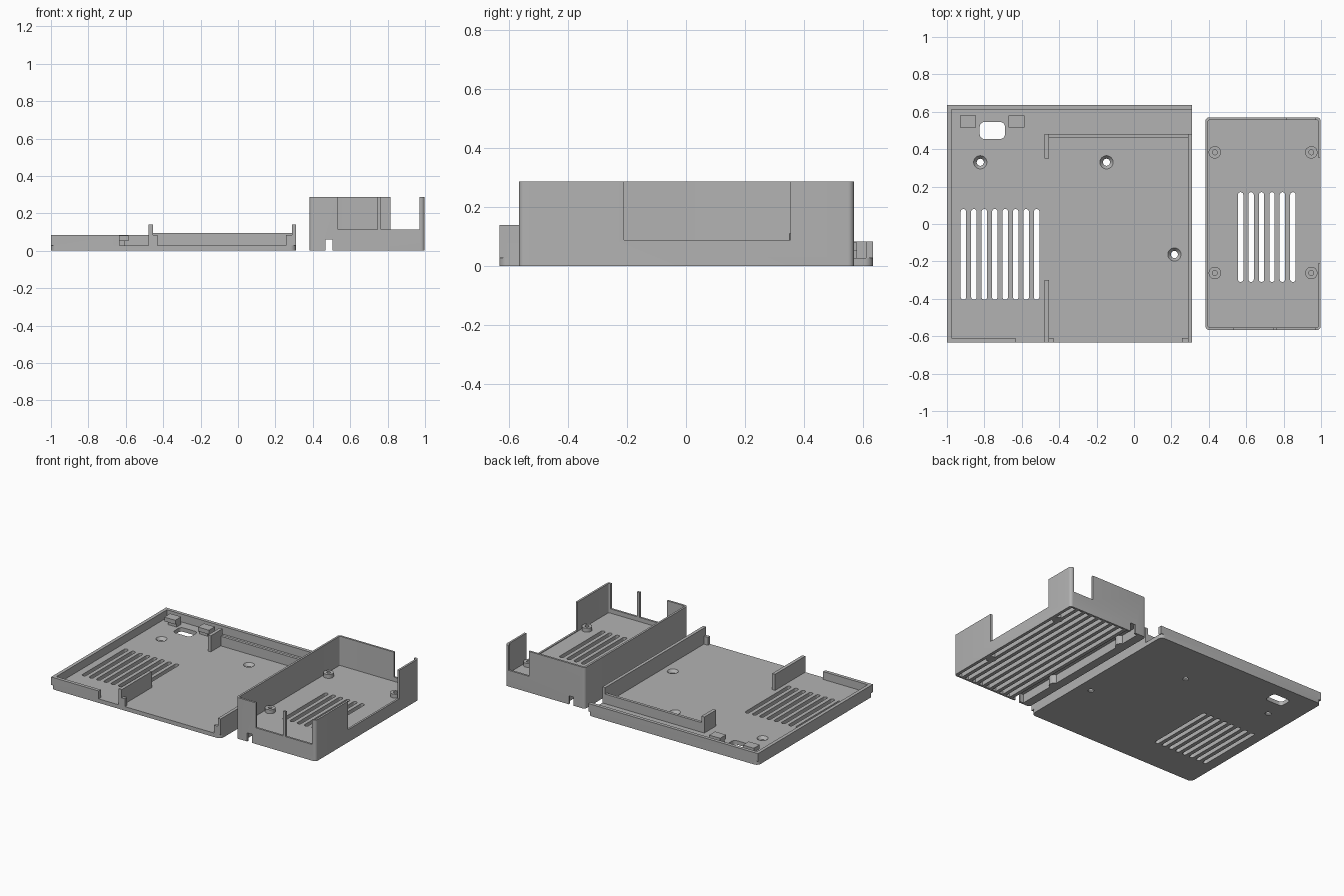
import bpy, bmesh, math

if "Cube" in bpy.data.objects:
    bpy.data.objects.remove(bpy.data.objects["Cube"])

grey = bpy.data.materials.new("plain grey")
grey.diffuse_color = (0.45, 0.45, 0.45, 1)
grey.use_nodes = True
grey.node_tree.nodes["Principled BSDF"].inputs["Base Color"].default_value = grey.diffuse_color


def make(name, bm):
    bmesh.ops.recalc_face_normals(bm, faces=bm.faces)
    me = bpy.data.meshes.new(name)
    bm.to_mesh(me)
    bm.free()
    me.materials.append(grey)
    ob = bpy.data.objects.new(name, me)
    bpy.context.collection.objects.link(ob)
    return ob


def prism(name, x0, x1, y0, y1, z0, z1, r=0.0, seg=6):
    """Box with optionally rounded vertical corners."""
    bm = bmesh.new()
    pts = []
    for cx, cy, a0 in ((x1 - r, y1 - r, 0), (x0 + r, y1 - r, 90),
                       (x0 + r, y0 + r, 180), (x1 - r, y0 + r, 270)):
        for i in range(seg + 1 if r else 1):
            a = math.radians(a0 + 90 * i / seg)
            pts.append((cx + r * math.cos(a), cy + r * math.sin(a)))
    face = bm.faces.new([bm.verts.new((x, y, z0)) for x, y in pts])
    out = bmesh.ops.extrude_face_region(bm, geom=[face])
    bmesh.ops.translate(bm, vec=(0, 0, z1 - z0),
                        verts=[v for v in out["geom"] if isinstance(v, bmesh.types.BMVert)])
    bmesh.ops.remove_doubles(bm, verts=bm.verts, dist=1e-5)
    return make(name, bm)


def cone(name, x, y, z0, z1, r0, r1):
    bm = bmesh.new()
    bmesh.ops.create_cone(bm, cap_ends=True, segments=32, radius1=r0, radius2=r1, depth=z1 - z0)
    bmesh.ops.translate(bm, vec=(x, y, (z0 + z1) / 2), verts=bm.verts)
    return make(name, bm)


def combine(ob, parts, op):
    """Apply each part to ob with a boolean, then remove the part."""
    bpy.context.view_layer.objects.active = ob
    for p in parts:
        m = ob.modifiers.new("b", 'BOOLEAN')
        m.operation, m.object, m.solver = op, p, 'EXACT'
        bpy.ops.object.modifier_apply(modifier=m.name)
        bpy.data.objects.remove(p)


def smooth(ob):
    bpy.ops.object.select_all(action='DESELECT')
    ob.select_set(True)
    bpy.context.view_layer.objects.active = ob
    bpy.ops.object.shade_smooth_by_angle(angle=math.radians(30))


# ---- Base tray: floor, rim walls and inner partition ----
F, RIM, TALL = 0.028, 0.083, 0.14
X0, X1, Y0, Y1 = -1.0, 0.31, -0.633, 0.635
tray = prism("base_tray", X0, X1, Y0, Y1, 0, F, 0.03)
walls = [
    (X0, X0 + 0.024, Y0, Y1, RIM),            # left rim
    (X0, X1, Y1 - 0.024, Y1, RIM),            # back rim
    (X0, -0.633, Y0, Y0 + 0.024, RIM),        # front rim
    (-0.478, -0.43, Y0, Y0 + 0.024, RIM),     # front corner tabs
    (0.257, X1, Y0, Y0 + 0.024, RIM),
    (0.288, X1, Y0, 0.48, TALL),              # tall right wall
    (-0.478, X1, 0.46, 0.48, 0.095),          # inner back wall
    (-0.478, -0.455, 0.35, 0.48, TALL),       # partition pieces
    (-0.478, -0.455, Y0, -0.3, TALL),
]
combine(tray, [prism("wall", a, b, c, d, F, h) for a, b, c, d, h in walls], 'UNION')

# Clip blocks beside the socket opening, with undercut inner sides
blocks = []
for a, b, c, d in ((-0.93, -0.845, -0.91, -0.845), (-0.67, -0.585, -0.67, -0.605)):
    blocks += [prism("clip", a, b, 0.515, 0.58, 0.052, 0.081),
               prism("clip", c, d, 0.53, 0.58, F, 0.06)]
combine(tray, blocks, 'UNION')

# Vent slots, socket opening and countersunk screw holes
PITCH = 0.0559
cuts = [prism("cut", x - 0.0145, x + 0.0145, -0.405, 0.08, -0.1, 0.1, 0.0142)
        for x in [-0.912 + PITCH * i for i in range(8)]]
cuts.append(prism("cut", -0.825, -0.69, 0.455, 0.545, -0.1, 0.1, 0.025))
for x, y in ((-0.822, 0.33), (-0.147, 0.33), (0.216, -0.163)):
    cuts += [cone("cut", x, y, -0.1, 0.1, 0.019, 0.019),
             cone("cut", x, y, 0.008, F + 0.002, 0.019, 0.037)]
combine(tray, cuts, 'DIFFERENCE')
smooth(tray)

# ---- Cover box: rounded shell with a raised floor and finned underside ----
A0, A1, B0, B1, H = 0.382, 0.998, -0.567, 0.57, 0.287
T, FB, FT = 0.014, 0.06, 0.083
cover = prism("cover_box", A0, A1, B0, B1, 0, H, 0.02)
vents = [0.57 + PITCH * i for i in range(6)]
cuts = [prism("cut", A0 + T, A1 - T, B0 + T, B1 - T, FT, 1, 0.008)]
# Underside grooves leaving thin fins, and the slot through front and back
cuts += [prism("cut", x - 0.0155, x + 0.0155, B0 + T, B1 - T, -0.1, FB)
         for x in [0.57 + PITCH * i for i in range(-2, 8)]]
cuts.append(prism("cut", 0.468, 0.506, -1, 1, -0.1, FB))
# Floor vents
cuts += [prism("cut", x - 0.0145, x + 0.0145, -0.31, 0.17, -0.1, 0.2, 0.0142) for x in vents]
# Wall openings: two in front, one at the back, one on the right
for a, b, c, d, z in ((0.535, 0.745, -0.7, -0.54, 0.113), (0.765, 0.97, -0.7, -0.54, 0.113),
                      (0.815, 0.97, 0.545, 0.7, 0.113), (0.96, 1.1, -0.21, 0.355, 0.088)):
    cuts.append(prism("cut", a, b, c, d, z, 1))
combine(cover, cuts, 'DIFFERENCE')

# Screw posts above the floor and bosses below it
posts = [(x, y) for x in (0.432, 0.948) for y in (-0.262, 0.383)]
combine(cover, [cone("post", x, y, 0.0, 0.11, 0.033, 0.033) for x, y in posts], 'UNION')
combine(cover, [cone("cut", x, y, 0.04, 0.2, 0.013, 0.013) for x, y in posts], 'DIFFERENCE')
smooth(cover)
